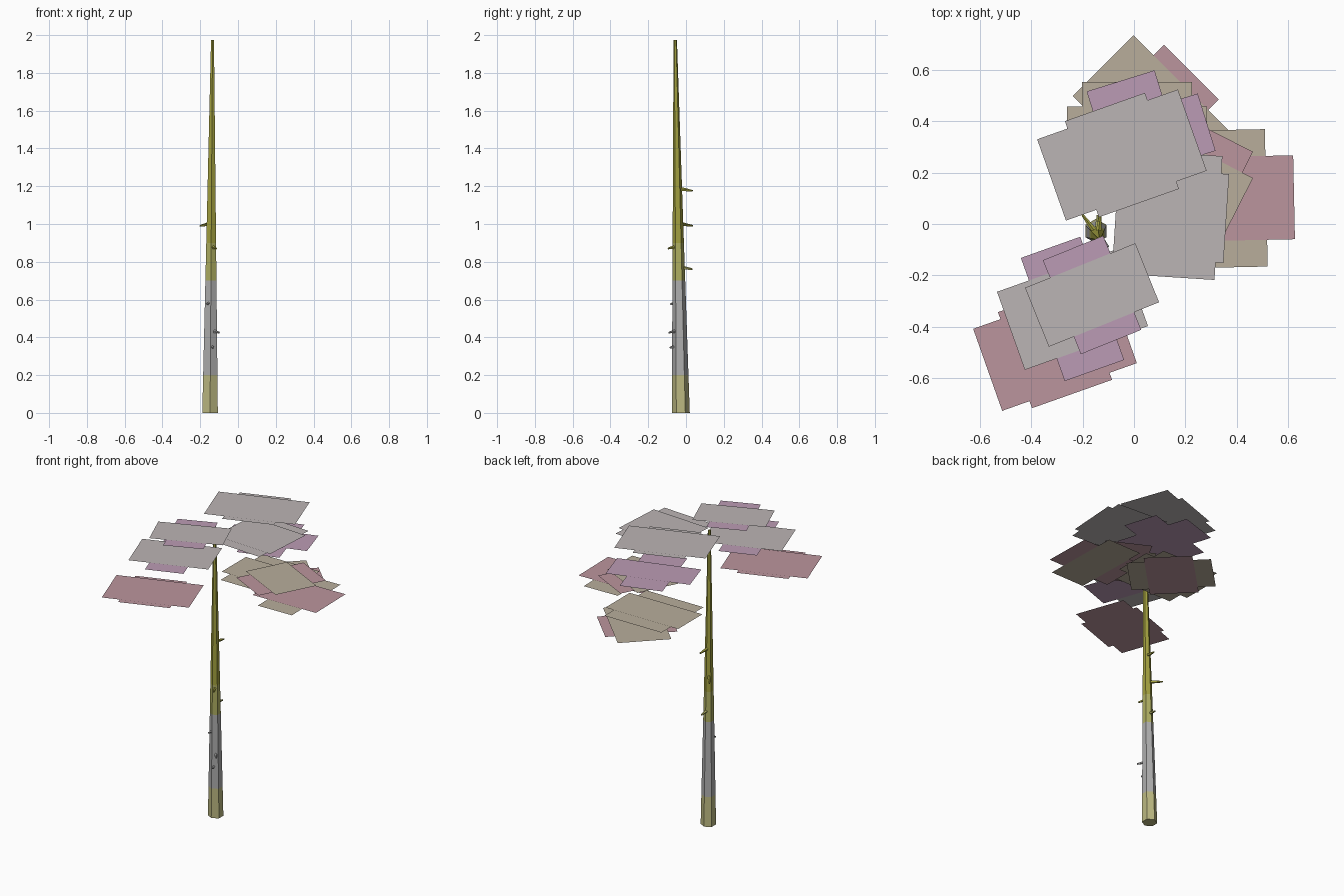
import bpy, bmesh
from math import radians, pi, cos, sin
from mathutils import Vector

if "Cube" in bpy.data.objects:
    bpy.data.objects.remove(bpy.data.objects["Cube"])


def material(name, r, g, b):
    m = bpy.data.materials.new(name)
    m.diffuse_color = (r, g, b, 1)
    m.use_nodes = True
    m.node_tree.nodes["Principled BSDF"].inputs["Base Color"].default_value = m.diffuse_color
    return m


bark = [material("bark_base", .50, .48, .22), material("bark_grey", .42, .42, .42),
        material("bark_moss", .42, .42, .12), material("bark_olive", .36, .35, .05)]
leaf = {"grey": material("leaf_grey", .50, .46, .46), "purple": material("leaf_purple", .50, .33, .46),
        "rose": material("leaf_rose", .50, .30, .34), "tan": material("leaf_tan", .48, .42, .33)}


def finish(bm, name, mats):
    me = bpy.data.meshes.new(name)
    bm.to_mesh(me)
    bm.free()
    for m in mats:
        me.materials.append(m)
    ob = bpy.data.objects.new(name, me)
    bpy.context.collection.objects.link(ob)
    return ob


# Trunk: leaning hexagonal taper, coloured in height bands
BASE, TOP = Vector((-.148, -.0275, 0)), Vector((-.135, -.057, 1.975))
R0, R1 = .0475, .009


def trunk_at(z):
    t = z / TOP.z
    return BASE.lerp(TOP, t), R0 + (R1 - R0) * t


def hexagon_ring(bm, z):
    c, r = trunk_at(z)
    return [bm.verts.new(c + Vector((r * cos(a), r * sin(a), 0)))
            for a in (pi / 2 + i * pi / 3 for i in range(6))]


bm = bmesh.new()
rings = [hexagon_ring(bm, z) for z in (0, .2, .7, .9, TOP.z)]
for k, (lo, hi) in enumerate(zip(rings, rings[1:])):
    for i in range(6):
        j = (i + 1) % 6
        bm.faces.new((lo[i], lo[j], hi[j], hi[i])).material_index = k
bm.faces.new(rings[0][::-1])
bm.faces.new(rings[-1]).material_index = 3
finish(bm, "trunk", bark)

# Short broken branch stubs: tip positions and bark band
stubs = [((-.13, .035, 1.175), 3), ((-.20, .035, .99), 3), ((-.115, -.095, .87), 3),
         ((-.14, .035, .76), 2), ((-.165, -.082, .575), 1), ((-.10, -.09, .425), 1),
         ((-.13, -.085, .345), 1)]
for n, (tip, band) in enumerate(stubs):
    tip = Vector(tip)
    root = trunk_at(tip.z)[0] + Vector((0, 0, .012))
    axis = tip - root
    bm = bmesh.new()
    bmesh.ops.create_cone(bm, cap_ends=True, segments=5, radius1=.013, radius2=.005, depth=axis.length)
    bmesh.ops.transform(bm, verts=bm.verts, matrix=axis.to_track_quat('Z', 'Y').to_matrix().to_4x4())
    bmesh.ops.translate(bm, verts=bm.verts, vec=(root + tip) / 2)
    finish(bm, f"branch_stub_{n + 1}", [bark[band]])


# Foliage: each clump is two flat rectangles crossing at one centre
def leaf_card(name, x, y, z, angle, w, d, colour):
    a = radians(angle)
    u, v = Vector((cos(a), sin(a), 0)) * w / 2, Vector((-sin(a), cos(a), 0)) * d / 2
    c = Vector((x, y, z))
    bm = bmesh.new()
    bm.faces.new([bm.verts.new(p) for p in (c - u - v, c + u - v, c + u + v, c - u + v)])
    finish(bm, name, [leaf[colour]])


# x, y, z, angle, long card size and colour, cross card size and colour
clumps = [
    (-.047, .268, 1.995, 19.5, (.58, .335, "grey"), (.33, .396, "grey")),
    (-.307, -.474, 1.645, 19.5, (.555, .338, "rose"), (.33, .396, "rose")),
    (-.163, -.276, 2.0, 22, (.462, .247, "grey"), (.253, .394, "purple")),
    (-.239, -.330, 1.86, 19.6, (.508, .322, "grey"), (.245, .508, "purple")),
    (.144, .035, 1.95, -3.7, (.43, .346, "grey"), (.369, .482, "grey")),
    (.388, .099, 1.59, 1.2, (.468, .326, "rose"), (.252, .534, "tan")),
    (.064, .431, 1.476, -45, (.52, .334, "tan"), (.30, .45, "rose")),
    (.023, .315, 1.795, 17.3, (.543, .233, "purple"), (.276, .505, "purple")),
    (.012, .326, 1.535, 0, (.544, .26, "tan"), (.427, .45, "tan")),
    (.225, .140, 1.64, -27, (.388, .284, "tan"), (.295, .466, "rose")),
]
for n, (x, y, z, ang, long_card, cross_card) in enumerate(clumps):
    leaf_card(f"leaf_card_{n + 1}", x, y, z, ang, *long_card)
    leaf_card(f"leaf_cross_card_{n + 1}", x, y, z - .004, ang, *cross_card)
